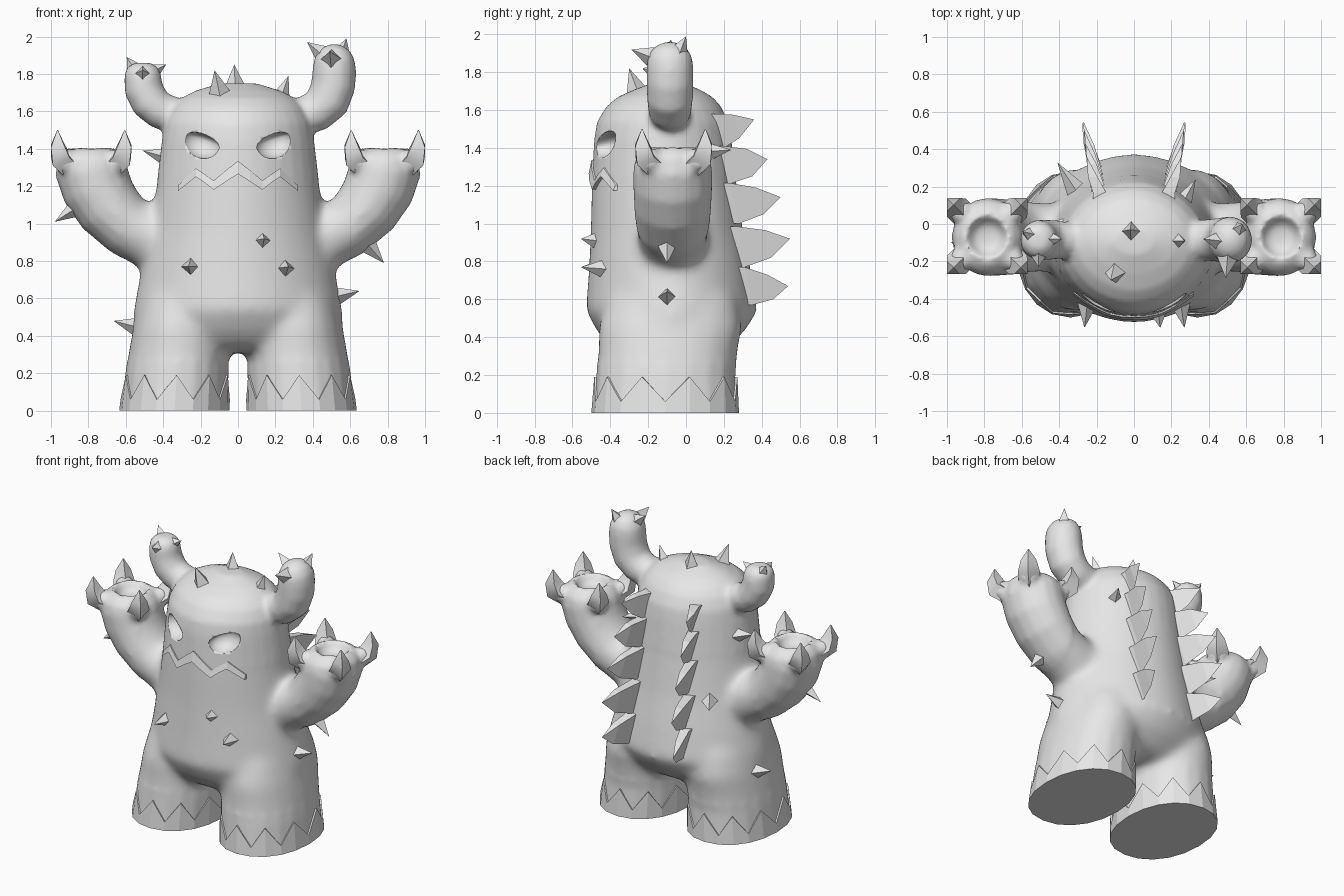
import bpy, bmesh, math
from mathutils import Vector as V

if "Cube" in bpy.data.objects:
    bpy.data.objects.remove(bpy.data.objects["Cube"])

GREY = bpy.data.materials.new("stone_grey")
GREY.diffuse_color = (0.8, 0.8, 0.8, 1)
GREY.use_nodes = True
GREY.node_tree.nodes["Principled BSDF"].inputs["Base Color"].default_value = GREY.diffuse_color
POW = 1.88


def shade(ob, angle):
    bpy.ops.object.select_all(action='DESELECT')
    ob.select_set(True)
    bpy.context.view_layer.objects.active = ob
    bpy.ops.object.shade_smooth_by_angle(angle=math.radians(angle))


def make(name, verts, faces, smooth=None):
    me = bpy.data.meshes.new(name)
    me.from_pydata([tuple(v) for v in verts], [], faces)
    bm = bmesh.new()
    bm.from_mesh(me)
    bmesh.ops.recalc_face_normals(bm, faces=bm.faces)
    bm.to_mesh(me)
    bm.free()
    ob = bpy.data.objects.new(name, me)
    bpy.context.collection.objects.link(ob)
    me.materials.append(GREY)
    if smooth:
        shade(ob, smooth)
    return ob


def loft(name, rings, smooth=None):
    n = len(rings[0])
    verts = [p for r in rings for p in r]
    faces = [tuple(range(n)), tuple(range(len(verts) - n, len(verts)))]
    for k in range(len(rings) - 1):
        for i in range(n):
            j = (i + 1) % n
            faces.append((k*n + i, k*n + j, (k+1)*n + j, (k+1)*n + i))
    return make(name, verts, faces, smooth)


def oval(cx, cy, z, rx, ry, n, power=2.0):
    pts = []
    for i in range(n):
        a = 2 * math.pi * i / n
        c, s = math.cos(a), math.sin(a)
        pts.append(V((cx + rx * math.copysign(abs(c) ** (2/power), c),
                      cy + ry * math.copysign(abs(s) ** (2/power), s), z)))
    return pts


def tube(name, path, n=16):
    """Limb in the xz plane; path rows: centre, in-plane radius, depth radius."""
    rings = []
    pts = [V(p[0]) for p in path]
    for i, (c, r, ry) in enumerate(path):
        t = (pts[min(i+1, len(pts)-1)] - pts[max(i-1, 0)]).normalized()
        if t.z < 0:  # dished end: keep the ring direction
            t = -t
        side = V((t.z, 0, -t.x)).normalized()
        rings.append([V(c) + side * r * math.cos(2*math.pi*k/n)
                      + V((0, ry * math.sin(2*math.pi*k/n), 0)) for k in range(n)])
    return loft(name, rings)


def spike(name, base, tip, r=0.05):
    b, t = V(base), V(tip)
    d = (t - b).normalized()
    up = V((0, 0, 1)) if abs(d.z) < 0.8 else V((0, 1, 0))
    u = d.cross(up).normalized()
    w = d.cross(u)
    b = b - d * 0.02
    return make(name, [b + u*r, b + w*r, b - u*r, b - w*r, t],
                [(0, 1, 2, 3), (0, 1, 4), (1, 2, 4), (2, 3, 4), (3, 0, 4)])


# Torso and head: height, half width, front y, back y
rows = [(.315, .44, -.31, .15), (.35, .52, -.40, .22), (.43, .56, -.47, .31),
        (.54, .56, -.53, .38), (.75, .52, -.515, .345), (.95, .475, -.505, .305),
        (1.2, .437, -.50, .27), (1.45, .407, -.485, .24), (1.54, .393, -.47, .225),
        (1.62, .355, -.42, .185), (1.67, .305, -.36, .14), (1.71, .23, -.27, .07),
        (1.75, .10, -.16, -.03)]
parts = [loft("body", [oval(0, (f+b)/2, z, w, (b-f)/2, 32, POW) for z, w, f, b in rows])]


def front_y(x, z):
    for a, b in zip(rows, rows[1:]):
        if a[0] <= z <= b[0]:
            k = (z - a[0]) / (b[0] - a[0])
            w, f, bk = (a[i] + (b[i] - a[i]) * k for i in (1, 2, 3))
            return (f+bk)/2 - (bk-f)/2 * (1 - min(1, abs(x)/w)**POW) ** (1/POW)


# Legs: height, inner x, outer x, front y, back y
leg_rows = [(0, .055, .625, -.49, .27), (.2, .05, .603, -.475, .262),
            (.33, .048, .582, -.465, .275), (.45, .055, .56, -.465, .30),
            (.60, .08, .52, -.42, .27), (.75, .14, .42, -.34, .2)]


def leg_ring(s, row, n, grow=0):
    z, a, b, f, k = row
    return oval(s*(a+b)/2, (f+k)/2, z, (b-a)/2 + grow, (k-f)/2 + grow, n, 2.15)


SIDES = ((-1, "left"), (1, "right"))
for s, side in SIDES:
    parts.append(loft(f"{side}_leg", [leg_ring(s, r, 20) for r in leg_rows]))
    # Toothed cuff round the foot
    low = leg_ring(s, leg_rows[0], 20, .01)
    high = leg_ring(s, leg_rows[1], 20, .009)
    top = [a.lerp(b, .95 if i % 2 else .3) for i, (a, b) in enumerate(zip(low, high))]
    inner = [p + (V((s*.34, -.1, p.z)) - p) * .06 for p in top]
    loft(f"{side}_foot_cuff", [low, top, inner])

# Arms with hollow hands, knuckles and four bent claws each
for s, side in SIDES:
    arm = [(.34, .915, .19, .18), (.47, .93, .18, .185), (.59, .985, .165, .195),
           (.69, 1.085, .18, .205), (.755, 1.19, .19, .21), (.785, 1.29, .195, .21),
           (.785, 1.35, .18, .195), (.785, 1.39, .145, .155), (.785, 1.41, .11, .115)]
    path = [((s*x, -.07, z), r, ry) for x, z, r, ry in arm]
    path += [((s*.785, -.07, 1.36), .085, .085), ((s*.785, -.07, 1.34), .045, .045)]
    parts.append(tube(f"{side}_arm", path))
    for i, (dx, dy) in enumerate(((-1, -1), (1, -1), (-1, 1), (1, 1))):
        out = V((dx, dy, 0)).normalized()
        c = V((s*.785 + dx*.012, -.065, 0))
        k = c + out * .18 + V((0, 0, 1.335))
        parts.append(loft(f"{side}_knuckle_{i+1}", [
            oval(k.x, k.y, k.z + .068 * math.cos(a), .065 * math.sin(a), .065 * math.sin(a), 12)
            for a in (.3, .8, 1.3, 1.85, 2.35, 2.85)]))
        rings = []
        for d, z, r, tilt in ((.13, 1.30, .07, .9), (.215, 1.35, .07, .6),
                              (.238, 1.42, .05, .25), (.237, 1.50, .003, .1)):
            u = V((-out.y, out.x, 0))
            w = V((0, 0, 1)) * math.sin(tilt) - out * math.cos(tilt)
            m = c + out * d + V((0, 0, z))
            rings.append([m + u*r, m + w*r, m - u*r, m - w*r])
        loft(f"{side}_claw_{i+1}", rings, 40)

# Horns, the right one larger
horn_r = [(.30, 1.56, .10, .10), (.42, 1.60, .11, .115), (.48, 1.655, .12, .122),
          (.51, 1.74, .12, .125), (.515, 1.82, .118, .125), (.515, 1.88, .11, .12),
          (.515, 1.93, .08, .09), (.515, 1.96, .03, .035)]
horn_l = [(-.30, 1.57, .095, .09), (-.42, 1.605, .10, .105), (-.47, 1.65, .105, .11),
          (-.505, 1.72, .105, .108), (-.51, 1.79, .10, .105), (-.51, 1.83, .09, .09),
          (-.51, 1.86, .045, .05)]
for name, rowset in (("right_horn", horn_r), ("left_horn", horn_l)):
    parts.append(tube(name, [((x, -.085, z), r, ry) for x, z, r, ry in rowset]))

# Fuse torso and limbs into one skin, relaxing the joints
bpy.ops.object.select_all(action='DESELECT')
for ob in parts:
    ob.select_set(True)
body = parts[0]
bpy.context.view_layer.objects.active = body
bpy.ops.object.join()
rm = body.modifiers.new("fuse", 'REMESH')
rm.mode, rm.voxel_size = 'VOXEL', .018
dg = bpy.context.evaluated_depsgraph_get()
skin = bpy.data.meshes.new_from_object(body.evaluated_get(dg))
body.modifiers.clear()
bm = bmesh.new()
bm.from_mesh(skin)
joints = [v for v in bm.verts if .27 < v.co.z < 1.25 and abs(v.co.x) < .62]
fine = [v for v in bm.verts if v.co.z > .05]
for k in range(18):
    bmesh.ops.smooth_vert(bm, verts=joints, factor=.5,
                          use_axis_x=True, use_axis_y=True, use_axis_z=True)
    if k < 3:
        bmesh.ops.smooth_vert(bm, verts=fine, factor=.5,
                              use_axis_x=True, use_axis_y=True, use_axis_z=True)
for v in bm.verts:
    if v.co.z < .012:
        v.co.z = 0
bm.to_mesh(skin)
bm.free()
body.data = skin
skin.materials.clear()
skin.materials.append(GREY)
shade(body, 50)

# Slanted eye sockets cut into the head
for s, side in SIDES:
    rings = []
    for k in range(1, 16):
        a = math.pi * k / 16
        z = math.cos(a) * (.045 if k < 8 else .085)
        rings.append(oval(0, 0, z, .108 * math.sin(a), .095 * math.sin(a), 24))
    cut = loft(f"{side}_eye_cutter", rings, 80)
    cut.rotation_euler = (0, s * -0.33, s * 0.5)
    cut.location = (s * .198, front_y(.198, 1.43) - .005, 1.435)
    cut.hide_render = True
    cut.hide_set(True)
    m = body.modifiers.new(f"{side}_eye", 'BOOLEAN')
    m.operation, m.object, m.solver = 'DIFFERENCE', cut, 'EXACT'

# Zigzag mouth ridge: x, upper z, lower z
half = [(0, 1.335, 1.265), (.065, 1.285, 1.225), (.13, 1.23, 1.18),
        (.18, 1.265, 1.22), (.225, 1.295, 1.25), (.32, 1.205, 1.175)]
mouth = [(-x, u, l) for x, u, l in half[:0:-1]] + half
loft("mouth_ridge", [[V((x, front_y(x, u) + .03, u)), V((x, front_y(x, u) - .008, u)),
                      V((x, front_y(x, l) - .018, l)), V((x, front_y(x, l) + .03, l))]
                     for x, u, l in mouth])

# Small spikes: base, tip, radius
groups = {
    "horn_spike": [((.46, -.09, 1.90), (.37, -.08, 1.97), .065),
                   ((.55, -.04, 1.90), (.58, 0, 1.99), .065),
                   ((.50, -.18, 1.88), (.49, -.29, 1.92), .065),
                   ((-.55, -.06, 1.82), (-.595, -.04, 1.89), .06),
                   ((-.46, -.08, 1.81), (-.385, -.08, 1.85), .06),
                   ((-.51, -.16, 1.80), (-.51, -.23, 1.82), .06)],
    "head_spike": [((-.10, -.26, 1.70), (-.125, -.30, 1.82), .065),
                   ((-.015, -.04, 1.73), (-.02, -.03, 1.85), .065),
                   ((.235, -.09, 1.69), (.27, -.09, 1.79), .05)],
    "belly_spike": [((-.25, -.43, .77), (-.265, -.555, .77), .06),
                    ((.13, -.475, .91), (.14, -.555, .92), .055),
                    ((.25, -.43, .76), (.27, -.555, .77), .06)],
    "flank_spike": [((-.55, 0, .45), (-.665, 0, .48), .055),
                    ((.52, -.1, .61), (.65, -.1, .64), .06),
                    ((-.40, -.02, 1.36), (-.51, -.02, 1.39), .05),
                    ((-.31, .18, .95), (-.41, .33, .96), .06),
                    ((.27, .13, 1.38), (.33, .24, 1.39), .05)],
    "arm_spike": [((-.87, -.1, 1.08), (-.98, -.1, 1.01), .055),
                  ((.70, -.1, .88), (.78, -.1, .79), .055)],
}
for name, items in groups.items():
    for i, it in enumerate(items):
        spike(f"{name}_{i+1}", *it)

# Two rows of back fins, as (y, z): top root, shoulder, tip, belly, bottom root
fins = [((.17, 1.58), (.25, 1.575), (.36, 1.55), (.28, 1.45), (.20, 1.40)),
        ((.20, 1.41), (.32, 1.395), (.43, 1.34), (.35, 1.25), (.23, 1.21)),
        ((.23, 1.215), (.37, 1.19), (.50, 1.14), (.41, 1.05), (.28, 1.00)),
        ((.27, .985), (.42, .965), (.55, .92), (.45, .82), (.31, .77)),
        ((.31, .77), (.43, .73), (.54, .67), (.46, .60), (.35, .57))]
for s, side in SIDES:
    for i, (top, sh, tip, belly, bot) in enumerate(fins):
        def p(yz, x, dy=0):
            return (s*(.185 + .006*i + x), yz[0] + dy, yz[1])
        # triangular sections: root, surface, middle, then the tip
        verts = []
        for a, b, lean, t, dy in ((top, bot, 0, .035, -.08), (top, bot, 0, .035, 0),
                                  (sh, belly, .035, .026, 0)):
            verts += [p(a, lean - t, dy), p(a, lean + t, dy), p(b, lean, dy)]
        verts.append(p(tip, .068))
        faces = [(0, 1, 2)]
        for j in range(3):
            q = (j + 1) % 3
            faces += [(j, q, q+3, j+3), (j+3, q+3, q+6, j+6), (j+6, q+6, 9)]
        make(f"{side}_back_fin_{i+1}", verts, faces)
